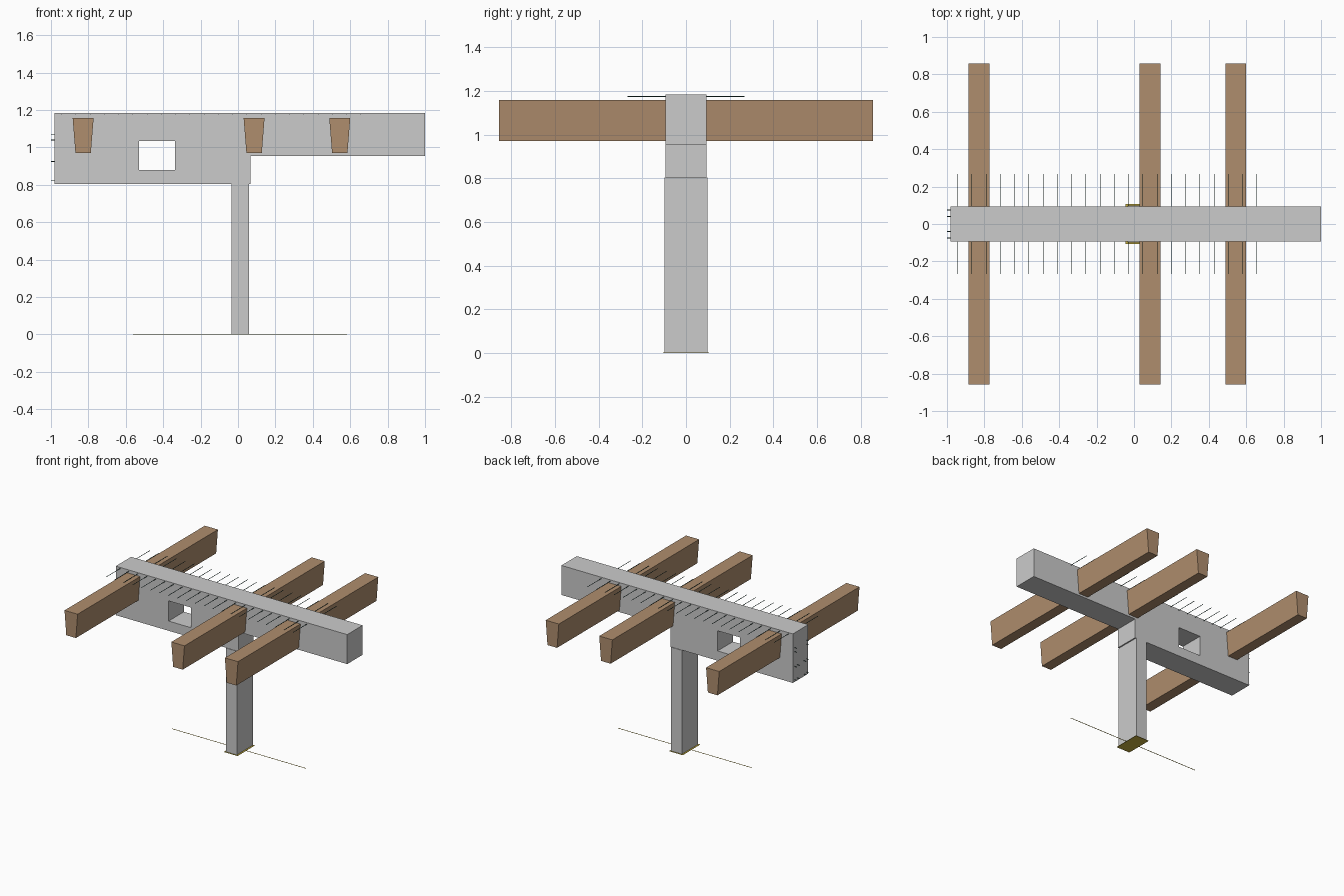
import bpy, bmesh
from mathutils import Vector

if "Cube" in bpy.data.objects:
    bpy.data.objects.remove(bpy.data.objects["Cube"])


def material(name, rgb):
    m = bpy.data.materials.new(name)
    m.diffuse_color = (*rgb, 1)
    m.use_nodes = True
    m.node_tree.nodes["Principled BSDF"].inputs["Base Color"].default_value = m.diffuse_color
    return m


WOOD = material("wood", (0.43, 0.27, 0.155))
STEEL = material("steel", (0.02, 0.07, 0.06))
YELLOW = material("outline_yellow", (0.6, 0.45, 0.05))


def prism(name, profile, y0, y1, mat=None):
    """Extrude an (x, z) outline along y."""
    bm = bmesh.new()
    face = bm.faces.new([bm.verts.new((x, y0, z)) for x, z in profile])
    ext = bmesh.ops.extrude_face_region(bm, geom=[face])["geom"]
    bmesh.ops.translate(bm, vec=(0, y1 - y0, 0),
                        verts=[v for v in ext if isinstance(v, bmesh.types.BMVert)])
    bmesh.ops.recalc_face_normals(bm, faces=bm.faces)
    me = bpy.data.meshes.new(name)
    bm.to_mesh(me)
    bm.free()
    ob = bpy.data.objects.new(name, me)
    bpy.context.collection.objects.link(ob)
    if mat:
        me.materials.append(mat)
    return ob


def box(name, x, y, z, mat=None):
    return prism(name, [(x[0], z[0]), (x[1], z[0]), (x[1], z[1]), (x[0], z[1])], y[0], y[1], mat)


def rod(name, a, b, r, mat):
    a, b = Vector(a), Vector(b)
    bpy.ops.mesh.primitive_cylinder_add(vertices=6, radius=r, depth=(b - a).length,
                                        location=(a + b) / 2)
    ob = bpy.context.object
    ob.name = name
    ob.rotation_euler = (b - a).to_track_quat('Z', 'Y').to_euler()
    ob.data.materials.append(mat)


# Stepped concrete girder with a square service opening
girder = prism("girder", [(-0.98, 0.804), (0.068, 0.804), (0.068, 0.955),
                          (1.0, 0.955), (1.0, 1.183), (-0.98, 1.183)], -0.094, 0.094)
cutter = box("opening_cutter", (-0.528, -0.336), (-0.3, 0.3), (0.879, 1.035))
cutter.hide_render = True
cutter.hide_set(True)
mod = girder.modifiers.new("opening", 'BOOLEAN')
mod.operation = 'DIFFERENCE'
mod.solver = 'EXACT'
mod.object = cutter

# Column
box("column", (-0.034, 0.058), (-0.098, 0.098), (0.002, 0.804))

# Tapered timber joists crossing the girder
for i, cx in enumerate((-0.828, 0.086, 0.544)):
    prism(f"joist_{i + 1}", [(cx - 0.041, 0.97), (cx + 0.041, 0.97),
                             (cx + 0.056, 1.158), (cx - 0.056, 1.158)], -0.857, 0.857, WOOD)

# Thin cross bars near the girder top
for i in range(22):
    x = -0.943 + i * 0.0762
    rod(f"cross_bar_{i + 1}", (x, -0.267, 1.174), (x, 0.267, 1.174), 0.002, STEEL)

# Short bar ends projecting from the left end face
for y in (-0.075, -0.04, 0.04, 0.075):
    for z in (0.822, 0.925) if abs(y) < 0.05 else (0.822, 0.925, 1.04, 1.07):
        rod("bar_end", (-1.0, y, z), (-0.95, y, z), 0.002, STEEL)

# Footing outline plate and ground lines
box("base_plate", (-0.046, 0.07), (-0.106, 0.106), (0, 0.002), YELLOW)
for name, x in (("ground_line_left", (-0.562, -0.046)), ("ground_line_right", (0.07, 0.582))):
    box(name, x, (-0.002, 0.002), (0, 0.002), YELLOW)
